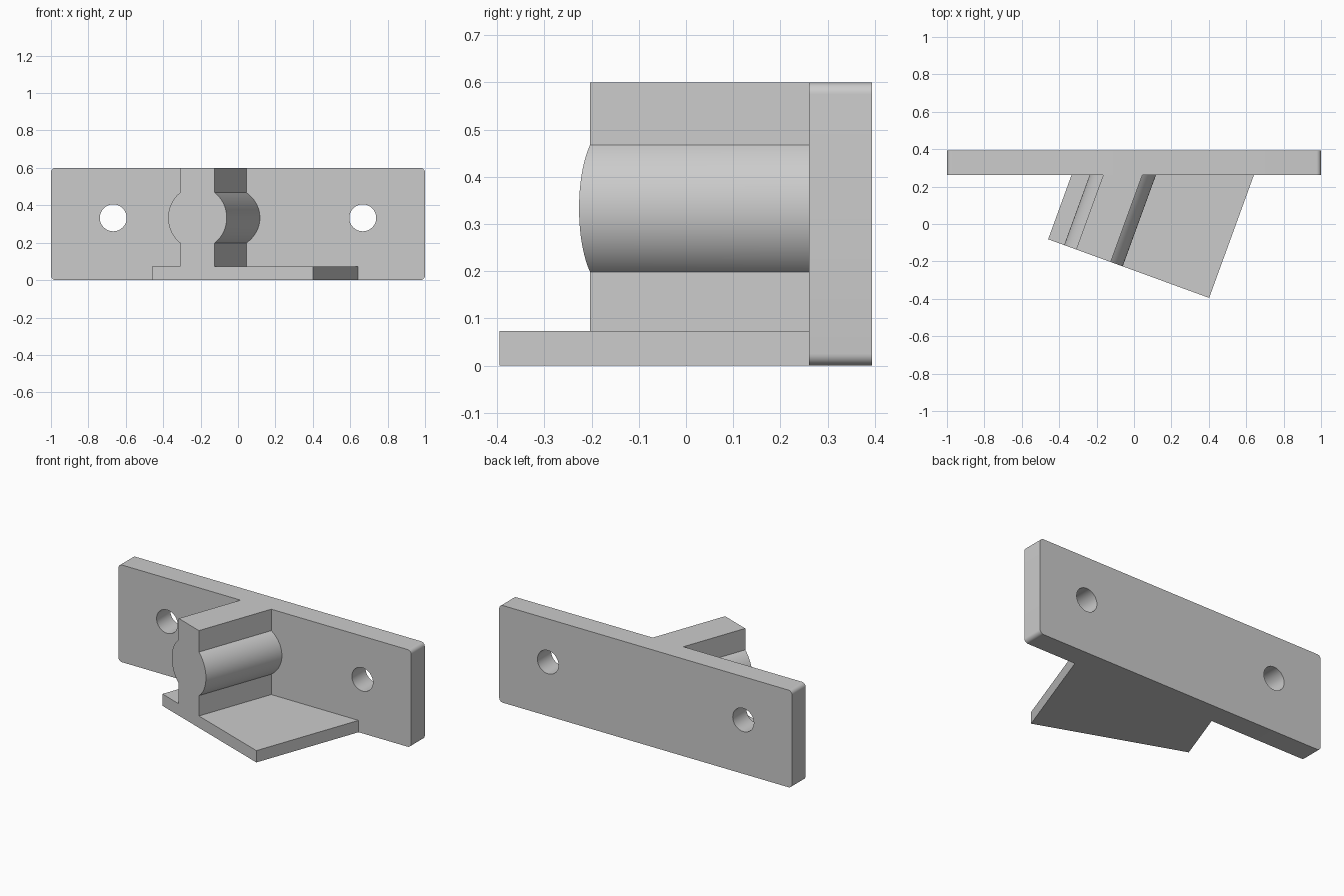
import bpy
import bmesh
from math import radians, sin, cos, tan, asin, pi

cube = bpy.data.objects.get("Cube")
if cube:
    bpy.data.objects.remove(cube, do_unlink=True)

# Main dimensions
HEIGHT = 0.6
PLATE_FRONT, PLATE_BACK = 0.261, 0.394
CORNER = 0.025
HOLE_X, HOLE_R, MID_Z = 0.667, 0.072, 0.333
SLANT = tan(radians(20))
BASE_LEFT, BASE_RIGHT, BASE_TOP = -0.459, 0.402, 0.073
RIB_X, RIB_HALF, BULGE_R = -0.217, 0.0925, 0.1667

grey = bpy.data.materials.new("light grey")
grey.use_nodes = True
colour = (0.6, 0.6, 0.6, 1)
grey.diffuse_color = colour
grey.node_tree.nodes["Principled BSDF"].inputs["Base Color"].default_value = colour


def prism(name, profile, front, back):
    """Solid between two copies of an (x, z) profile, each placed by a function."""
    bm = bmesh.new()
    a = [bm.verts.new(front(x, z)) for x, z in profile]
    b = [bm.verts.new(back(x, z)) for x, z in profile]
    bm.faces.new(a)
    bm.faces.new(b[::-1])
    for i in range(len(a)):
        j = (i + 1) % len(a)
        bm.faces.new((a[i], b[i], b[j], a[j]))
    bmesh.ops.recalc_face_normals(bm, faces=bm.faces)
    mesh = bpy.data.meshes.new(name)
    bm.to_mesh(mesh)
    bm.free()
    mesh.materials.append(grey)
    obj = bpy.data.objects.new(name, mesh)
    bpy.context.collection.objects.link(obj)
    return obj


def arc(cx, cz, rx, rz, start, end, steps):
    angles = [start + (end - start) * i / steps for i in range(steps + 1)]
    return [(cx + rx * cos(t), cz + rz * sin(t)) for t in angles]


def straight(y):
    return lambda x, z: (x, y, z)


def activate(obj):
    bpy.ops.object.select_all(action='DESELECT')
    obj.select_set(True)
    bpy.context.view_layer.objects.active = obj


# Mounting plate with rounded corners
outline = []
for i, (sx, top) in enumerate([(1, 1), (-1, 1), (-1, 0), (1, 0)]):
    cz = HEIGHT - CORNER if top else CORNER
    outline += arc(sx * (1 - CORNER), cz, CORNER, CORNER,
                   i * pi / 2, (i + 1) * pi / 2, 8)
plate = prism("mounting_plate", outline, straight(PLATE_FRONT), straight(PLATE_BACK))

# Screw holes
for side in (-1, 1):
    circle = arc(side * HOLE_X, MID_Z, HOLE_R, HOLE_R, 0, 2 * pi, 48)[:-1]
    cutter = prism("hole_cutter", circle,
                   straight(PLATE_FRONT - 0.1), straight(PLATE_BACK + 0.1))
    cutter.hide_render = True
    cut = plate.modifiers.new("screw_hole", 'BOOLEAN')
    cut.operation = 'DIFFERENCE'
    cut.solver = 'EXACT'
    cut.object = cutter
    activate(plate)
    bpy.ops.object.modifier_apply(modifier=cut.name)
    bpy.data.objects.remove(cutter, do_unlink=True)


# Slanted bracket: foot, upright rib and round bulge in one extruded profile
def bracket_front(x, z):
    return (x, -0.395 + (BASE_RIGHT - x) * SLANT, z)


def bracket_back(x, z):
    y = bracket_front(x, z)[1]
    return (x + (PLATE_FRONT - y) * SLANT, PLATE_FRONT, z)


bulge_x = BULGE_R * cos(radians(20))
rise = pi / 2 - asin(RIB_HALF / bulge_x)
right, left = RIB_X + RIB_HALF, RIB_X - RIB_HALF
profile = [(BASE_LEFT, 0), (BASE_RIGHT, 0), (BASE_RIGHT, BASE_TOP), (right, BASE_TOP)]
profile += arc(RIB_X, MID_Z, bulge_x, BULGE_R, -rise, rise, 24)
profile += [(right, HEIGHT), (left, HEIGHT)]
profile += arc(RIB_X, MID_Z, bulge_x, BULGE_R, pi - rise, pi + rise, 24)
profile += [(left, BASE_TOP), (BASE_LEFT, BASE_TOP)]
bracket = prism("slanted_bracket", profile, bracket_front, bracket_back)

for obj in (plate, bracket):
    activate(obj)
    bpy.ops.object.shade_smooth_by_angle(angle=radians(30))
